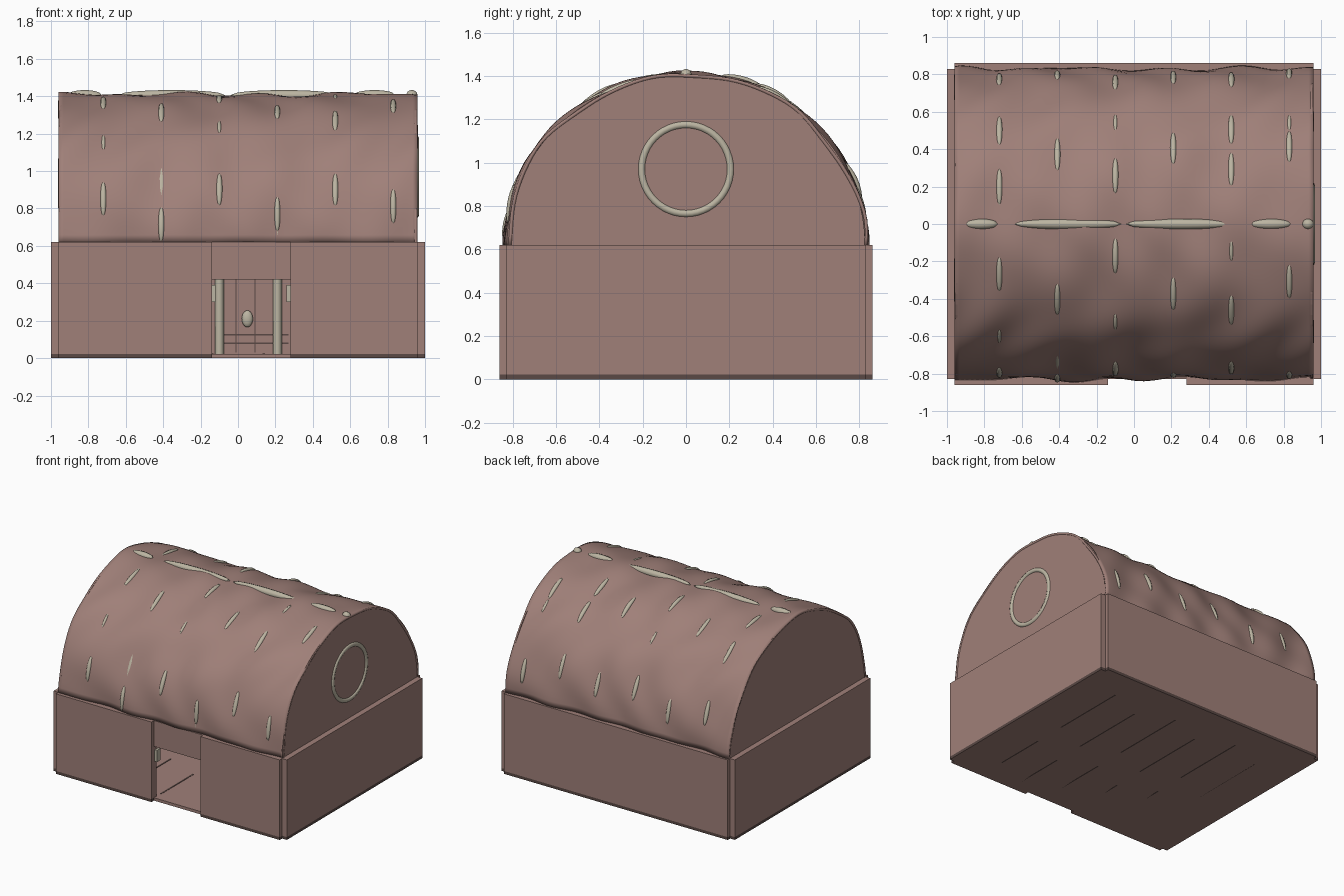
import bpy, bmesh, math
from math import sin, cos, pi, radians
from mathutils import Vector

if "Cube" in bpy.data.objects:
    bpy.data.objects.remove(bpy.data.objects["Cube"])


def material(name, rgb):
    m = bpy.data.materials.new(name)
    m.use_nodes = True
    m.diffuse_color = (*rgb, 1)
    m.node_tree.nodes["Principled BSDF"].inputs["Base Color"].default_value = (*rgb, 1)
    return m


BROWN = material("dusty_brown", (0.35, 0.215, 0.19))
DARK = material("dark_brown", (0.10, 0.065, 0.058))
BEIGE = material("pale_beige", (0.50, 0.46, 0.36))

HALF_W, HEIGHT, EAVE = 0.835, 0.795, 0.62
DOOR_L, DOOR_R, DOOR_TOP = -0.14, 0.28, 0.42


def finish(name, bm, mats, smooth=False):
    bmesh.ops.recalc_face_normals(bm, faces=bm.faces)
    me = bpy.data.meshes.new(name)
    bm.to_mesh(me)
    bm.free()
    for m in mats:
        me.materials.append(m)
    for p in me.polygons:
        p.use_smooth = smooth
    ob = bpy.data.objects.new(name, me)
    bpy.context.collection.objects.link(ob)
    return ob


def box(name, lo, hi, mat=BROWN):
    bm = bmesh.new()
    bmesh.ops.create_cube(bm, size=1)
    for v in bm.verts:
        v.co = [(a + b) / 2 + c * (b - a) for a, b, c in zip(lo, hi, v.co)]
    return finish(name, bm, [mat])


def arch(x, t, offset=0.0):
    """Point on the roof arch; t runs 0 (front eave) to pi (back eave)."""
    return Vector((x, -(HALF_W + offset) * cos(t), EAVE + (HEIGHT + offset) * sin(t)))


def tube(name, pts, r, taper=False, closed=False):
    cu = bpy.data.curves.new(name, "CURVE")
    cu.dimensions = "3D"
    cu.bevel_depth, cu.bevel_resolution, cu.use_fill_caps = r, 2, True
    sp = cu.splines.new("POLY")
    sp.points.add(len(pts) - 1)
    sp.use_cyclic_u = closed
    for i, (p, q) in enumerate(zip(sp.points, pts)):
        p.co = (*q, 1)
        p.radius = max(0.05, sin(pi * i / (len(pts) - 1)) ** 0.4) if taper else 1
    sp.use_smooth = True
    cu.materials.append(BEIGE)
    ob = bpy.data.objects.new(name, cu)
    bpy.context.collection.objects.link(ob)
    return ob


# Lower walls, with dark skirting along their feet
def wall(name, x0, x1, y0, y1):
    box(name, (x0, y0, 0.022), (x1, y1, EAVE))
    skirt = box(name + "_skirting", (x0, y0, 0), (x1, y1, 0.022), DARK)
    skirt.data.materials.append(BROWN)
    for p in skirt.data.polygons:
        p.material_index = 1 if p.normal.z < -0.5 else 0


wall("back_wall", -0.96, 0.96, 0.80, 0.86)
wall("front_wall_right", -0.96, DOOR_L, -0.86, -0.80)
wall("front_wall_left", DOOR_R, 0.96, -0.86, -0.80)
wall("end_wall_right", -1.0, -0.955, -0.83, 0.83)
wall("end_wall_left", 0.955, 1.0, -0.83, 0.83)
box("door_lintel", (DOOR_L, -0.83, DOOR_TOP), (DOOR_R, -0.80, EAVE))
box("floor", (-0.957, -0.83, 0), (0.957, 0.81, 0.022))

# Floor plank gaps underneath
for i in range(6):
    x = -0.69 + i * 0.276
    for y0, y1 in ((-0.75, -0.35), (-0.1, 0.5)):
        shift = 0.12 * (i % 2)
        box("plank_gap", (x - 0.006, y0 + shift, -0.0), (x + 0.006, y1 + shift, 0.024), DARK)

# Lumpy barrel roof
def bump(x, t):
    s = t * 0.82
    a = sin(10.2 * x + 1.5 + 1.2 * sin(5 * s)) * sin(9.5 * s + 2.0 * sin(3 * x))
    b = sin(17 * x - 6 * s + 1) * 0.5
    return -0.004 + 0.011 * (a + b)


NX, NT = 72, 64
bm = bmesh.new()
grid = []
for i in range(NX + 1):
    x = -0.96 + 1.92 * i / NX
    grid.append([bm.verts.new(arch(x, pi * j / NT, bump(x, pi * j / NT))) for j in range(NT + 1)])
for i in range(NX):
    for j in range(NT):
        bm.faces.new((grid[i][j], grid[i + 1][j], grid[i + 1][j + 1], grid[i][j + 1]))
roof = finish("barrel_roof", bm, [BROWN], True)
up = sum(p.normal.z for p in roof.data.polygons)
solid = roof.modifiers.new("thickness", "SOLIDIFY")
solid.thickness, solid.offset = 0.015, (-1 if up > 0 else 1)

# Gable ends
for name, x in (("gable_right", -0.957), ("gable_left", 0.945)):
    bm = bmesh.new()
    face = bm.faces.new([bm.verts.new(arch(x, pi * j / 40, -0.009)) for j in range(41)])
    ext = bmesh.ops.extrude_face_region(bm, geom=[face])
    for v in ext["geom"]:
        if isinstance(v, bmesh.types.BMVert):
            v.co.x += 0.012
    finish(name, bm, [BROWN])

# Round trim on one gable
tube("gable_ring", [(0.95, 0.205 * cos(a), 0.97 + 0.205 * sin(a))
                    for a in (2 * pi * k / 48 for k in range(48))], 0.018, closed=True)

# Ribs inside the roof, and the places where they break through (degrees, short ones negative)
RIBS = {-0.72: (17, -43, 71, 104, 127, 160), -0.41: (7, 61, 117, 165),
        -0.10: (21, -51, 78, 108, -131, 158), 0.21: (11, 63, 119, 162),
        0.52: (21, 56, -80, 111, 128, 158), 0.83: (14, 68, 120, -131, 166)}
for x, breaks in RIBS.items():
    foot = 0.44 if DOOR_L < x < DOOR_R else 0.02
    path = [(x, -0.79, foot)] + [arch(x, pi * j / 48, -0.04) for j in range(49)] + [(x, 0.79, 0.02)]
    tube("roof_rib", path, 0.024)
    for d in breaks:
        half = 4 if d < 0 else 7
        mid = abs(d)
        r = 0.011 if d < 0 else 0.017
        pts = []
        for k in range(13):
            t = radians(mid - half + 2 * half * k / 12)
            pts.append(arch(x, t, bump(x, t) - 0.004))
        tube("exposed_rib", pts, r, taper=True)

# Ridge pole with its exposed stretches
tube("ridge_pole", [(-0.95, 0, 1.375), (0.95, 0, 1.375)], 0.022)
for x0, x1 in ((-0.91, -0.73), (-0.64, -0.07), (-0.04, 0.53), (0.62, 0.84), (0.90, 0.96)):
    tube("exposed_ridge", [(x0 + (x1 - x0) * k / 16, 0, 1.405) for k in range(17)], 0.028, taper=True)

# Interior details seen through the doorway
for x in (-0.085, -0.01, 0.09):
    box("board_seam", (x - 0.003, 0.795, 0.03), (x + 0.003, 0.802, DOOR_TOP), DARK)
for z in (0.08, 0.125):
    box("board_rail", (-0.08, 0.794, z - 0.004), (0.27, 0.802, z + 0.004), DARK)
bm = bmesh.new()
bmesh.ops.create_uvsphere(bm, u_segments=16, v_segments=10, radius=1)
for v in bm.verts:
    v.co = (0.05 + 0.03 * v.co.x, 0.79 + 0.02 * v.co.y, 0.21 + 0.045 * v.co.z)
finish("wall_knob", bm, [BEIGE], True)
for x in (DOOR_L, DOOR_R - 0.02):
    box("door_bracket", (x, -0.82, 0.30), (x + 0.02, -0.78, 0.39), BEIGE)
